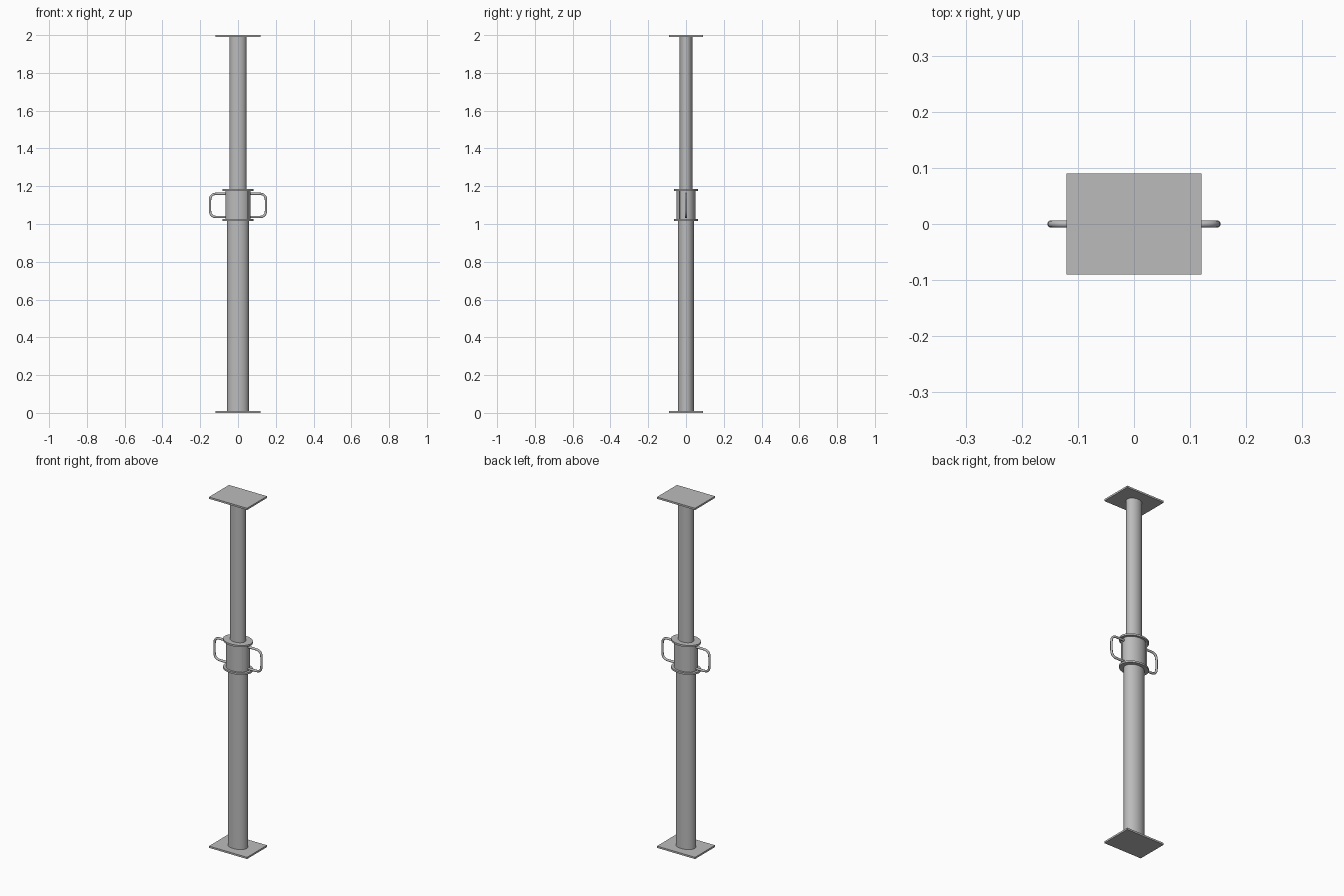
import bpy, math
from mathutils import Vector

cube = bpy.data.objects.get("Cube")
if cube:
    bpy.data.objects.remove(cube, do_unlink=True)

FLAT = 0.76   # depth of the oval sections relative to their width

steel = bpy.data.materials.new("grey_steel")
steel.use_nodes = True
steel.diffuse_color = (0.5, 0.5, 0.5, 1)
steel.node_tree.nodes["Principled BSDF"].inputs["Base Color"].default_value = (0.5, 0.5, 0.5, 1)


def finish(obj, name):
    obj.name = name
    obj.data.materials.append(steel)
    return obj


def oval(name, half_width, z0, z1):
    """Upright oval cylinder between two heights."""
    bpy.ops.mesh.primitive_cylinder_add(vertices=48, radius=half_width,
                                        depth=z1 - z0, location=(0, 0, (z0 + z1) / 2))
    obj = bpy.context.object
    obj.scale.y = FLAT
    bpy.ops.object.transform_apply(location=False, rotation=False, scale=True)
    bpy.ops.object.shade_smooth_by_angle(angle=math.radians(35))
    return finish(obj, name)


def box(name, size, location, turn=0):
    bpy.ops.mesh.primitive_cube_add(size=1, location=location, rotation=(0, 0, turn))
    obj = bpy.context.object
    obj.scale = size
    bpy.ops.object.transform_apply(location=False, rotation=False, scale=True)
    return finish(obj, name)


def rounded_path(corners, radius, steps=6):
    """Replace the inner corners of a path with quadratic bends."""
    points = [corners[0]]
    for a, b, c in zip(corners, corners[1:], corners[2:]):
        start = b + (a - b).normalized() * radius
        end = b + (c - b).normalized() * radius
        for i in range(steps + 1):
            t = i / steps
            points.append(start * (1 - t) ** 2 + b * 2 * t * (1 - t) + end * t * t)
    return points + [corners[-1]]


def handle(name, side):
    """Bent rod handle on one side of the collar."""
    corners = [Vector(p) for p in ((0.06, 0, 1.16), (0.148, 0, 1.16),
                                   (0.148, 0, 1.037), (0.06, 0, 1.037))]
    points = rounded_path(corners, 0.035)
    curve = bpy.data.curves.new(name, "CURVE")
    curve.dimensions = "3D"
    curve.bevel_depth = 0.0065
    curve.bevel_resolution = 3
    curve.use_fill_caps = True
    spline = curve.splines.new("POLY")
    spline.points.add(len(points) - 1)
    for target, p in zip(spline.points, points):
        target.co = (p.x * side, p.y * side, p.z, 1)
    obj = bpy.data.objects.new(name, curve)
    bpy.context.collection.objects.link(obj)
    bpy.ops.object.select_all(action="DESELECT")
    obj.select_set(True)
    bpy.context.view_layer.objects.active = obj
    bpy.ops.object.convert(target="MESH")
    bpy.ops.object.shade_smooth_by_angle(angle=math.radians(50))
    finish(bpy.context.object, name)


# End plates
box("base_plate", (0.24, 0.18, 0.01), (0, 0, 0.005))
box("top_plate", (0.24, 0.18, 0.01), (0, 0, 1.995))

# Telescoping tubes
oval("outer_tube", 0.057, 0.01, 1.03)
oval("inner_tube", 0.044, 1.0, 1.99)

# Adjusting collar with its two flanges
oval("collar_body", 0.067, 1.024, 1.176)
oval("collar_lower_flange", 0.083, 1.016, 1.026)
oval("collar_upper_flange", 0.083, 1.174, 1.184)

# Handles and the collar seams
for label, side in (("left", 1), ("right", -1)):
    handle(label + "_handle", side)
    box(label + "_collar_seam", (0.006, 0.004, 0.15),
        (0.052 * side, -0.034 * side, 1.1), math.radians(-40))
